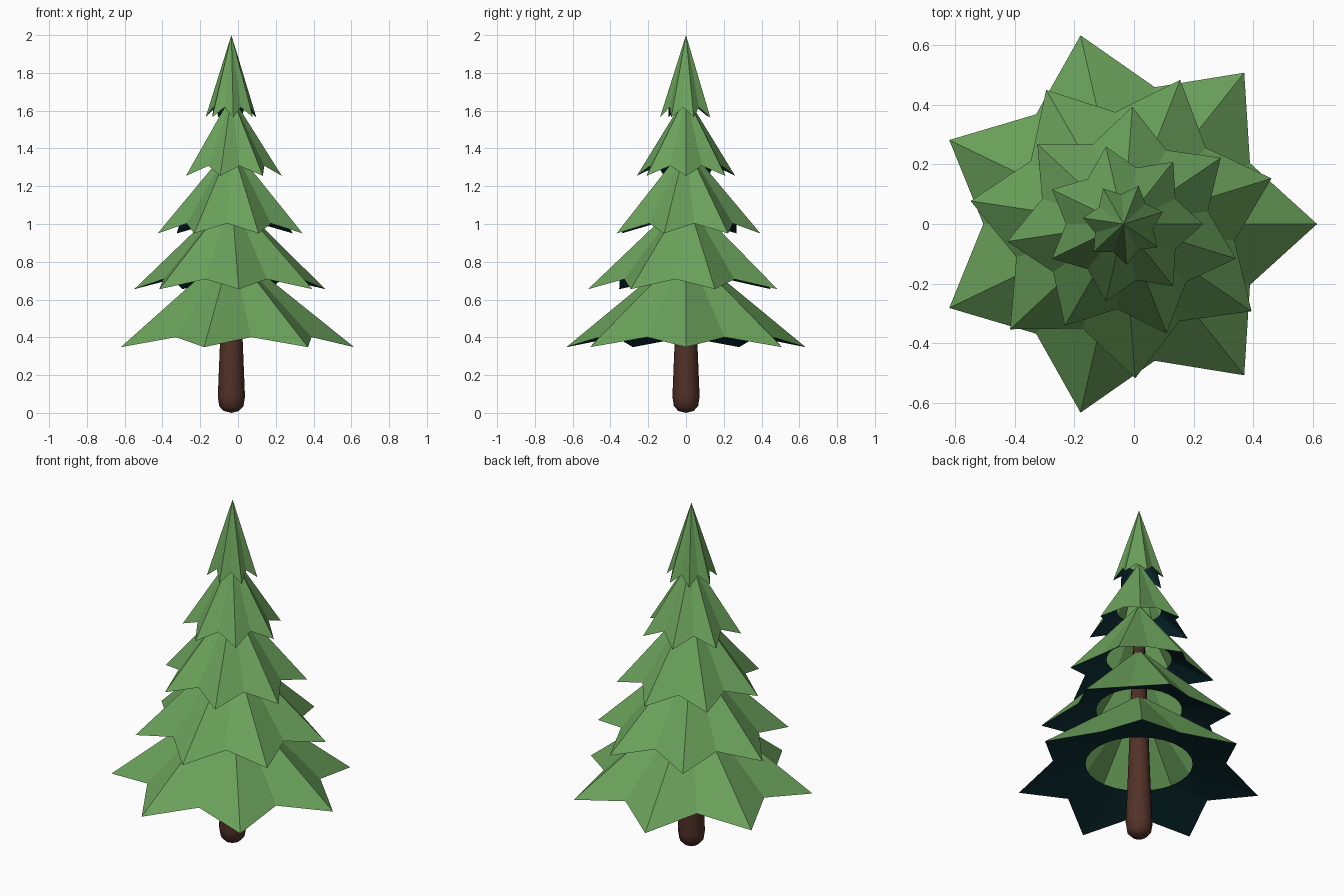
import bpy
import bmesh
from math import cos, sin, pi

if "Cube" in bpy.data.objects:
    bpy.data.objects.remove(bpy.data.objects["Cube"])

CENTER_X = -0.035
POINTS = 7


def make_material(name, color):
    mat = bpy.data.materials.new(name)
    mat.use_nodes = True
    mat.diffuse_color = (*color, 1)
    mat.node_tree.nodes["Principled BSDF"].inputs["Base Color"].default_value = (*color, 1)
    return mat


needle_green = make_material("needle green", (0.147, 0.36, 0.105))
shadow_teal = make_material("dark teal underside", (0.004, 0.03, 0.038))
bark_brown = make_material("bark brown", (0.085, 0.032, 0.021))


def finish(bm, name, materials):
    mesh = bpy.data.meshes.new(name)
    bm.to_mesh(mesh)
    bm.free()
    for mat in materials:
        mesh.materials.append(mat)
    obj = bpy.data.objects.new(name, mesh)
    obj.location.x = CENTER_X
    bpy.context.collection.objects.link(obj)
    return obj


def branch_tier(name, radius, tip_z, apex_z, hole_z, turn):
    """Star-shaped cone with a dark underside ring around a round opening."""
    bm = bmesh.new()
    apex = bm.verts.new((0, 0, apex_z))
    star, hole = [], []
    count = POINTS * 2
    for i in range(count):
        a = turn + i * pi / POINTS
        r, z = (radius, tip_z) if i % 2 == 0 else (radius * 0.725, tip_z + 0.053)
        star.append(bm.verts.new((r * cos(a), r * sin(a), z)))
    for i in range(count * 2):
        a = turn + i * pi / count
        r = radius * 0.437
        hole.append(bm.verts.new((r * cos(a), r * sin(a), hole_z)))
    for i in range(count):
        a, b = star[i], star[(i + 1) % count]
        bm.faces.new((a, b, apex))
        # Underside: a fan of three triangles per star edge
        h0, h1, h2 = (hole[(2 * i + k) % (2 * count)] for k in range(3))
        for tri in ((a, h0, h1), (a, h1, b), (b, h1, h2)):
            bm.faces.new(tri).material_index = 1
    return finish(bm, name, (needle_green, shadow_teal))


# Branch tiers, each turned a third of a point from the one below
tiers = [
    ("bottom_branches", 0.65, 0.348, 0.87, 0.45),
    ("lower_branches", 0.52, 0.655, 1.15, 0.78),
    ("middle_branches", 0.395, 0.95, 1.42, 1.09),
    ("upper_branches", 0.267, 1.255, 1.68, 1.385),
    ("top_branches", 0.138, 1.565, 2.0, 1.67),
]
for level, tier in enumerate(tiers):
    branch_tier(*tier, turn=level * 2 * pi / (3 * POINTS))

# Tapered trunk with a rounded foot, spun from a profile
profile = [(0, 0), (0.04, 0.01), (0.064, 0.035), (0.072, 0.085),
           (0.06, 0.38), (0.028, 1.3), (0, 1.3)]
bm = bmesh.new()
verts = [bm.verts.new((r, 0, z)) for r, z in profile]
edges = [bm.edges.new(pair) for pair in zip(verts, verts[1:])]
bmesh.ops.spin(bm, geom=verts + edges, cent=(0, 0, 0), axis=(0, 0, 1),
               angle=2 * pi, steps=12, use_merge=True)
bmesh.ops.remove_doubles(bm, verts=bm.verts, dist=0.0001)
bmesh.ops.recalc_face_normals(bm, faces=bm.faces)
for face in bm.faces:
    face.smooth = True
finish(bm, "trunk", (bark_brown,))
